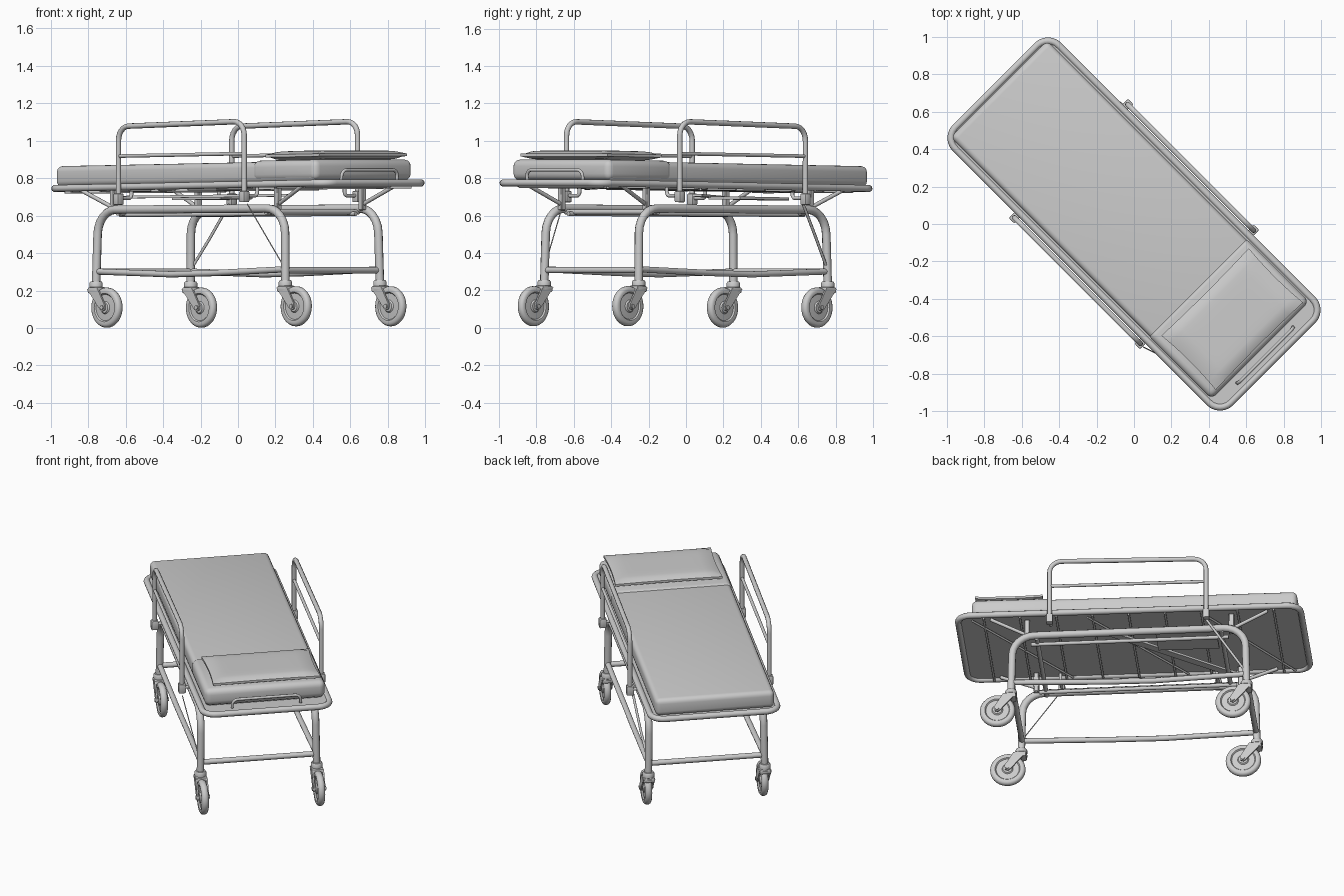
import bpy, bmesh, math
from mathutils import Vector, Matrix

if "Cube" in bpy.data.objects:
    bpy.data.objects.remove(bpy.data.objects["Cube"])

steel = bpy.data.materials.new("pale_grey")
steel.diffuse_color = (0.6, 0.6, 0.6, 1)
steel.use_nodes = True
steel.node_tree.nodes["Principled BSDF"].inputs["Base Color"].default_value = steel.diffuse_color
TURN = Matrix.Rotation(math.radians(-45), 4, 'Z')
BASE, BED = 0.005, 0.0145      # rise per unit length toward the head end


def finish(name, me, rise):
    """Slope and turn the mesh, then add it to the scene."""
    slope = Matrix.Identity(4)
    slope[2][0] = rise
    me.transform(TURN @ slope)
    me.materials.clear()
    me.materials.append(steel)
    ob = bpy.data.objects.new(name, me)
    bpy.context.collection.objects.link(ob)
    bpy.ops.object.select_all(action='DESELECT')
    ob.select_set(True)
    bpy.context.view_layer.objects.active = ob
    bpy.ops.object.shade_smooth_by_angle(angle=math.radians(40))
    return ob


def from_bm(name, bm, rise):
    bmesh.ops.recalc_face_normals(bm, faces=bm.faces)
    me = bpy.data.meshes.new(name)
    bm.to_mesh(me)
    bm.free()
    return finish(name, me, rise)


def fillet(pts, r, cyclic, n=7):
    """Round the corners of a path."""
    pts = [Vector(p) for p in pts]
    out = []
    for i, p in enumerate(pts):
        if r == 0 or (not cyclic and i in (0, len(pts) - 1)):
            out.append(p)
            continue
        a = (pts[i - 1] - p).normalized() * r
        b = (pts[(i + 1) % len(pts)] - p).normalized() * r
        for k in range(n):
            t = k / (n - 1) * math.pi / 2
            out.append(p + a * (1 - math.sin(t)) + b * (1 - math.cos(t)))
    return out


def tube(name, pts, rad, rise, bend=0.0, cyclic=False):
    cu = bpy.data.curves.new(name, 'CURVE')
    cu.dimensions = '3D'
    cu.bevel_depth = rad
    cu.bevel_resolution = 3
    cu.use_fill_caps = True
    path = fillet(pts, bend, cyclic)
    sp = cu.splines.new('POLY')
    sp.points.add(len(path) - 1)
    for q, p in zip(sp.points, path):
        q.co = (*p, 1)
    sp.use_cyclic_u = cyclic
    tmp = bpy.data.objects.new(name + "_path", cu)
    bpy.context.collection.objects.link(tmp)
    dg = bpy.context.evaluated_depsgraph_get()
    me = bpy.data.meshes.new_from_object(tmp.evaluated_get(dg))
    bpy.data.objects.remove(tmp)
    return finish(name, me, rise)


def box(name, lo, hi, rise, bevel=0.0, seg=3):
    bm = bmesh.new()
    bmesh.ops.create_cube(bm, size=1)
    for v in bm.verts:
        v.co = [l + (h - l) * (c + 0.5) for l, h, c in zip(lo, hi, v.co)]
    if bevel:
        bmesh.ops.bevel(bm, geom=bm.edges[:], offset=bevel, segments=seg,
                        profile=0.5, affect='EDGES')
    return from_bm(name, bm, rise)


def slab(name, outline, offset, rise):
    """Extrude a flat outline."""
    bm = bmesh.new()
    f = bm.faces.new([bm.verts.new(p) for p in outline])
    ex = bmesh.ops.extrude_face_region(bm, geom=[f])
    vs = [g for g in ex['geom'] if isinstance(g, bmesh.types.BMVert)]
    bmesh.ops.translate(bm, vec=offset, verts=vs)
    return from_bm(name, bm, rise)


def lathe(name, prof, centre, axis, rise, steps=28):
    """Spin a (radius, height) profile around the Y or Z axis."""
    bm = bmesh.new()
    vs = [bm.verts.new((r, 0, h)) for r, h in prof]
    es = [bm.edges.new(e) for e in zip(vs, vs[1:])]
    bmesh.ops.spin(bm, geom=vs + es, cent=(0, 0, 0), axis=(0, 0, 1),
                   angle=math.tau, steps=steps)
    bmesh.ops.remove_doubles(bm, verts=bm.verts, dist=1e-5)
    if axis == 'Y':
        bmesh.ops.rotate(bm, verts=bm.verts, matrix=Matrix.Rotation(math.pi / 2, 3, 'X'))
    bmesh.ops.translate(bm, vec=centre, verts=bm.verts)
    return from_bm(name, bm, rise)


# --- bed frame and deck
def ring(hl, hw, z):
    return [(-hl, -hw, z), (hl, -hw, z), (hl, hw, z), (-hl, hw, z)]


tube("bed_frame", ring(1.04, 0.39, 0.76), 0.019, BED, 0.08, True)
slab("deck", fillet(ring(1.035, 0.385, 0.757), 0.08, True), (0, 0, 0.012), BED)

# --- mattress with a fuller head section
box("mattress", (-1.02, -0.365, 0.768), (0.94, 0.365, 0.879), BED, 0.03, 4)
box("mattress_head", (0.47, -0.37, 0.775), (0.955, 0.37, 0.887), BED, 0.036, 4)

# --- pillow, puffed and pinched toward its edges
bm = bmesh.new()
bmesh.ops.create_cube(bm, size=2)
bmesh.ops.subdivide_edges(bm, edges=bm.edges[:], cuts=13, use_grid_fill=True)
for v in bm.verts:
    a, b, c = v.co
    puff = math.sqrt(max(0, (1 - a ** 6) * (1 - b ** 8)))
    nip = 1 - 0.03 * (1 - a * a * b * b)
    v.co = (0.73 + 0.205 * a * nip, 0.012 + 0.33 * b * nip,
            0.911 + c * (0.007 + 0.019 * puff))
from_bm("pillow", bm, BED)

# --- head end handle
tube("head_handle", [(0.99, -0.21, 0.775), (0.995, -0.21, 0.83), (0.995, 0.21, 0.83),
                     (0.99, 0.21, 0.775)], 0.009, BED, 0.035)

# --- slats and braces under the deck
for i in range(9):
    u = -0.88 + i * 0.22
    tube("deck_slat", [(u, -0.38, 0.742), (u, 0.38, 0.742)], 0.007, BED)
for u0, u1 in ((-0.95, -0.45), (-0.3, 0.25), (0.4, 0.95)):
    tube("deck_brace", [(u0, -0.36, 0.738), (u1, 0.36, 0.738)], 0.007, BED)
slab("diagonal_bar", [(-0.6, -0.31, 0.7), (-0.57, -0.35, 0.7), (0.16, 0.21, 0.7),
                      (0.13, 0.25, 0.7)], (0, 0, 0.014), BED)
box("tray", (-0.52, 0.02, 0.69), (-0.15, 0.26, 0.705), BED)

for s in (-1, 1):
    # --- side leg hoop
    tube("leg_hoop", [(-0.715, s * 0.357, 0.23), (-0.705, s * 0.35, 0.635),
                      (0.705, s * 0.35, 0.635), (0.715, s * 0.357, 0.23)],
         0.023, BASE, 0.13)
    # --- lower side rail, slightly sagging
    tube("lower_side_rail", [(-0.71, s * 0.355, 0.305), (-0.15, s * 0.35, 0.287),
                             (0.15, s * 0.35, 0.292), (0.71, s * 0.355, 0.31)], 0.017, BASE)
    # --- inner rail carried by the hoops
    tube("inner_rail", [(-0.6, s * 0.29, 0.607), (0.6, s * 0.29, 0.607)], 0.012, BASE)
    # --- cross members at each end
    tube("lower_cross_bar", [(s * 0.71, -0.355, 0.305), (s * 0.71, 0.355, 0.305)], 0.017, BASE)
    tube("upper_cross_bar", [(s * 0.56, -0.35, 0.617), (s * 0.56, 0.35, 0.617)], 0.014, BASE)

    # --- guard rail
    y = s * 0.428
    tube("guard_rail", [(-0.475, y, 0.67), (-0.475, y, 1.083), (0.475, y, 1.097),
                        (0.475, y, 0.67)], 0.0145, BED, 0.075)
    tube("guard_middle_bar", [(-0.475, y, 0.925), (0.475, y, 0.925)], 0.010, BED)
    for e in (-1, 1):
        u = e * 0.475
        box("guard_bracket", (u - 0.02, y - 0.022, 0.665), (u + 0.02, y + 0.022, 0.725),
            BED, 0.006, 2)
        tube("guard_arm", [(u, y, 0.70), (u, s * 0.33, 0.70), (u, s * 0.33, 0.75)],
             0.010, BED, 0.02)
        # --- posts and sloping struts between hoop and bed
        box("bed_post", (e * 0.62 - 0.016, s * 0.32 - 0.016, 0.62),
            (e * 0.62 + 0.016, s * 0.32 + 0.016, 0.75), BED, 0.004, 1)
        tube("bed_strut", [(e * 0.63, s * 0.32, 0.655), (e * 0.84, s * 0.35, 0.75)], 0.011, BED)

        # --- swivel castor: collar, fork and wheel
        lu, lv = e * 0.715, s * 0.357
        cu, cz = lu + 0.082, 0.112
        lathe("castor_collar", [(0, 0.255), (0.03, 0.252), (0.036, 0.243), (0.036, 0.222),
                                (0.028, 0.216), (0.036, 0.212), (0.036, 0.198), (0, 0.195)],
              (lu, lv, 0), 'Z', BASE, 20)
        box("fork_crown", (lu - 0.032, lv - 0.037, 0.188), (lu + 0.045, lv + 0.037, 0.222),
            BASE, 0.01, 2)
        for t in (-1, 1):
            w = lv + t * 0.032 - 0.005
            slab("fork_side", [(lu - 0.032, w, 0.212), (lu + 0.045, w, 0.216),
                               (cu + 0.018, w, 0.125), (cu + 0.014, w, 0.098),
                               (cu - 0.004, w, 0.092), (cu - 0.02, w, 0.104)],
                 (0, 0.01, 0), BASE)
        lathe("axle", [(0, -0.043), (0.012, -0.043), (0.012, 0.043), (0, 0.043)],
              (cu, lv, cz), 'Y', BASE, 12)
        half = [(0.0, 0.022), (0.028, 0.022), (0.034, 0.014), (0.07, 0.012), (0.076, 0.02),
                (0.092, 0.022), (0.102, 0.016), (0.107, 0.006)]
        lathe("wheel", half + [(r, -h) for r, h in reversed(half)], (cu, lv, cz), 'Y', BASE, 36)

# --- slanted stays from the guard rails to opposite legs
tube("gas_strut", [(-0.475, 0.41, 0.665), (-0.6, 0.385, 0.48), (-0.71, 0.357, 0.32)], 0.008, BASE)
tube("cable_stay", [(0.50, -0.43, 0.66), (0.71, -0.36, 0.32)], 0.003, BASE)
